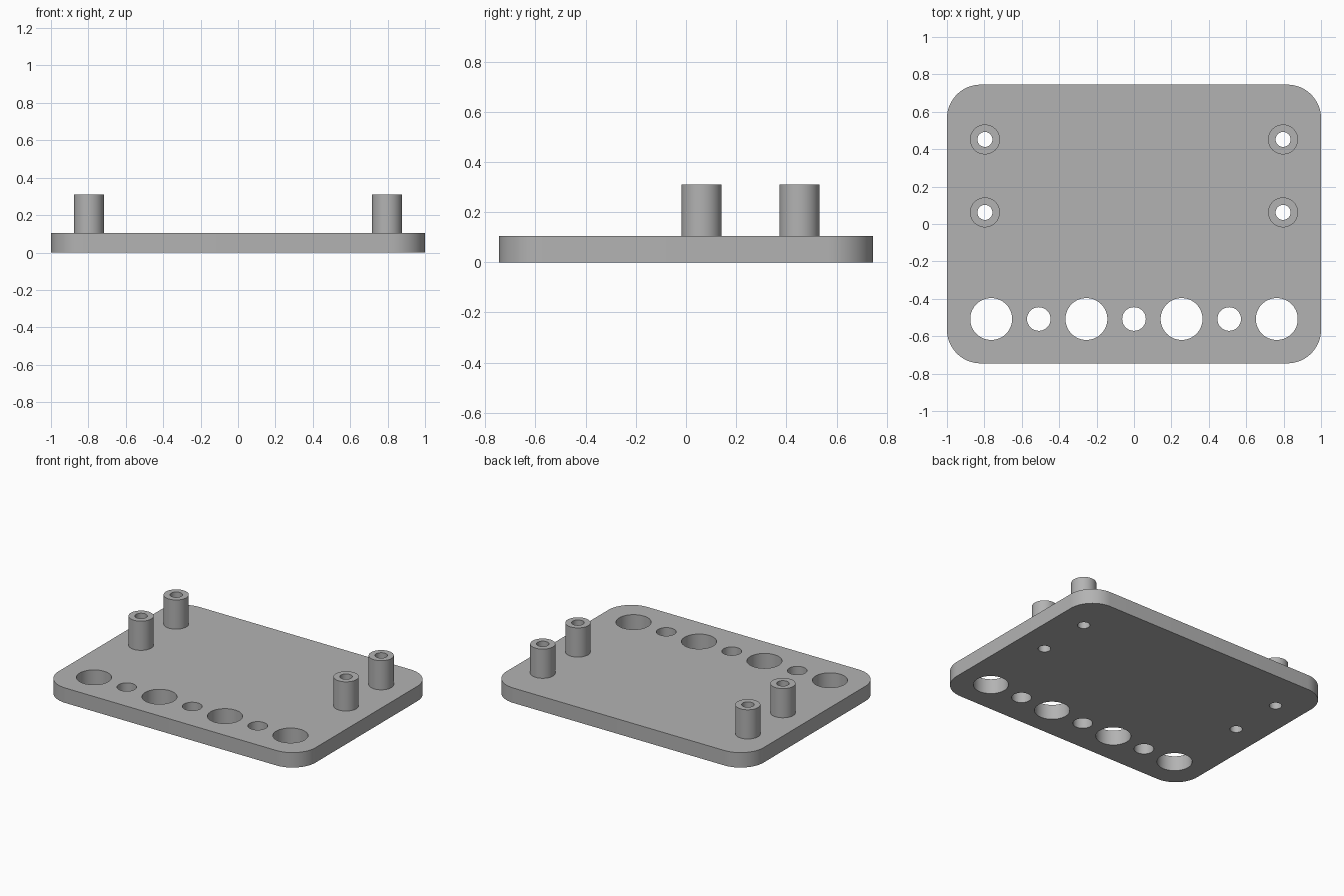
import bpy
import bmesh
from math import cos, sin, pi

cube = bpy.data.objects.get("Cube")
if cube:
    bpy.data.objects.remove(cube, do_unlink=True)

# Material
grey = bpy.data.materials.new("plain grey")
grey.use_nodes = True
colour = (0.45, 0.45, 0.45, 1)
grey.diffuse_color = colour
grey.node_tree.nodes["Principled BSDF"].inputs["Base Color"].default_value = colour


def arc(x, y, radius, start, sweep, steps):
    return [(x + radius * cos(start + sweep * i / steps),
             y + radius * sin(start + sweep * i / steps)) for i in range(steps + 1)]


def circle(x, y, radius, steps=64):
    return arc(x, y, radius, 0, 2 * pi, steps)[:-1]


def rounded_rectangle(half_x, half_y, radius):
    corners = [(1, 1), (-1, 1), (-1, -1), (1, -1)]
    return [p for i, (sx, sy) in enumerate(corners)
            for p in arc(sx * (half_x - radius), sy * (half_y - radius),
                         radius, i * pi / 2, pi / 2, 16)]


def extruded_part(name, loops, bottom, top):
    """Fill the first loop, leave the other loops as holes, and extrude."""
    curve = bpy.data.curves.new(name, "CURVE")
    curve.dimensions = "2D"
    curve.fill_mode = "BOTH"
    curve.extrude = (top - bottom) / 2
    for loop in loops:
        spline = curve.splines.new("POLY")
        spline.points.add(len(loop) - 1)
        for point, (x, y) in zip(spline.points, loop):
            point.co = (x, y, 0, 1)
        spline.use_cyclic_u = True
    part = bpy.data.objects.new(name, curve)
    part.location.z = (bottom + top) / 2
    bpy.context.collection.objects.link(part)
    bpy.ops.object.select_all(action="DESELECT")
    part.select_set(True)
    bpy.context.view_layer.objects.active = part
    bpy.ops.object.convert(target="MESH")
    part = bpy.context.object
    # Weld the caps to the walls
    bm = bmesh.new()
    bm.from_mesh(part.data)
    bmesh.ops.remove_doubles(bm, verts=bm.verts, dist=0.0001)
    bmesh.ops.recalc_face_normals(bm, faces=bm.faces)
    bm.to_mesh(part.data)
    bm.free()
    part.data.materials.clear()
    part.data.materials.append(grey)
    bpy.ops.object.shade_smooth_by_angle()
    return part


THICKNESS, TOP = 0.105, 0.31
BORE = 0.04
posts = [(side * 0.797, y) for side in (-1, 1) for y in (0.062, 0.452)]

# Base plate with a row of alternating large and small holes, and post bores
row = [circle(i * 0.2545, -0.508, 0.112 if i % 2 else 0.063) for i in range(-3, 4)]
bores = [circle(x, y, BORE) for x, y in posts]
extruded_part("base_plate", [rounded_rectangle(1, 0.745, 0.18)] + row + bores, 0, THICKNESS)

# Hollow standoff posts
for (x, y), name in zip(posts, ("right_front", "right_back", "left_front", "left_back")):
    extruded_part(name + "_standoff", [circle(x, y, 0.08), circle(x, y, BORE)], THICKNESS, TOP)
